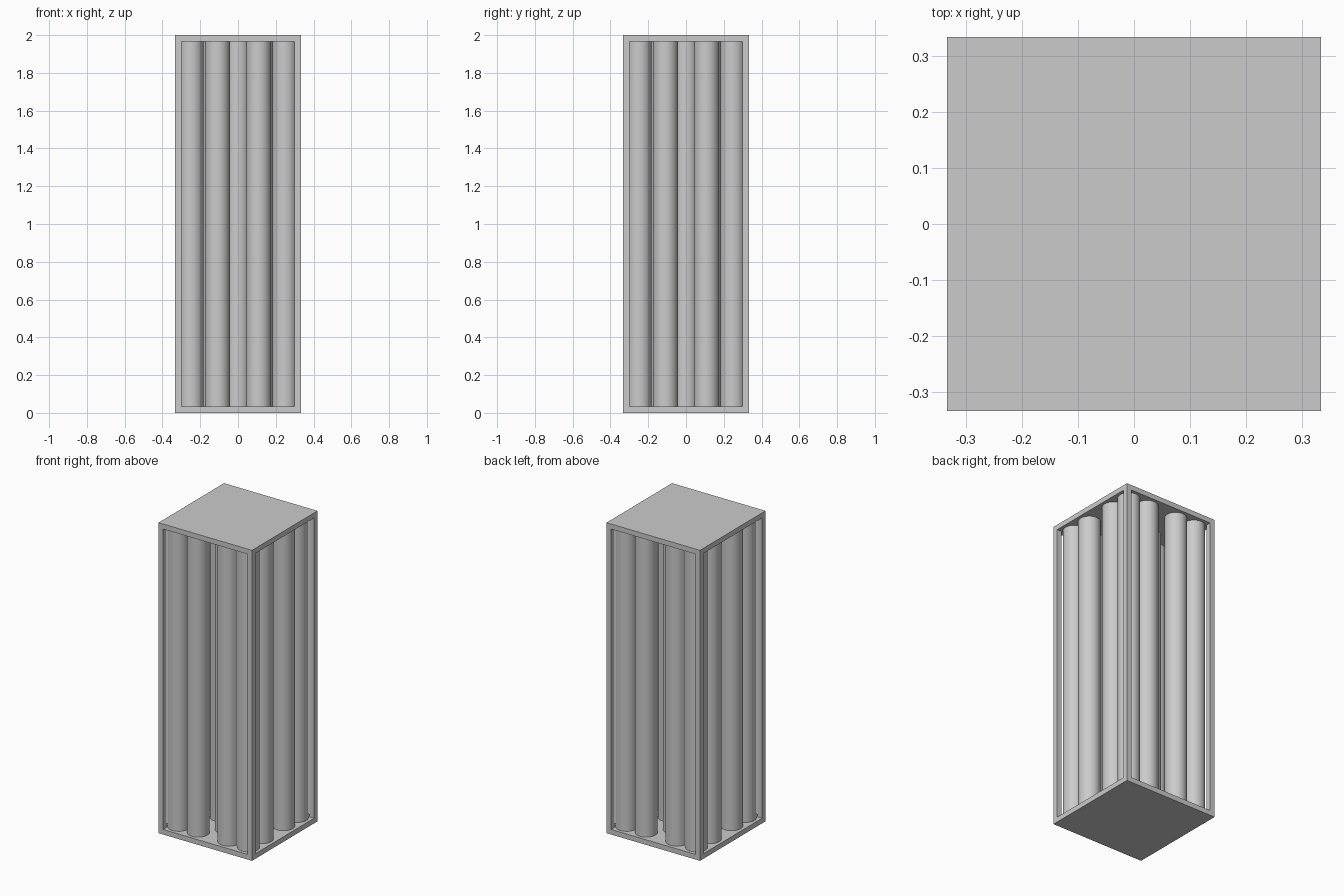
import bpy

cube = bpy.data.objects.get("Cube")
if cube:
    bpy.data.objects.remove(cube, do_unlink=True)

HALF, TALL, BAR, RADIUS = 0.333, 2.0, 0.033, 0.066
OUTER, MIDDLE, INNER = 0.248, 0.109, 0.12

grey = bpy.data.materials.new("plain_grey")
grey.use_nodes = True
colour = (0.6, 0.6, 0.6, 1)
grey.diffuse_color = colour
grey.node_tree.nodes["Principled BSDF"].inputs["Base Color"].default_value = colour


def finish(name):
    obj = bpy.context.object
    obj.name = name
    obj.data.materials.append(grey)
    return obj


def box(name, centre, size):
    bpy.ops.mesh.primitive_cube_add(size=1, location=centre)
    obj = finish(name)
    obj.scale = size
    bpy.ops.object.transform_apply(location=False, rotation=False, scale=True)


def tube(name, x, y):
    bpy.ops.mesh.primitive_cylinder_add(
        vertices=32, radius=RADIUS, depth=TALL - BAR, location=(x, y, TALL / 2))
    finish(name)
    bpy.ops.object.shade_smooth_by_angle()


# End plates
for name, z in (("bottom_plate", BAR / 2), ("top_plate", TALL - BAR / 2)):
    box(name, (0, 0, z), (2 * HALF, 2 * HALF, BAR))

# Corner posts
edge = HALF - BAR / 2
for sx in (-1, 1):
    for sy in (-1, 1):
        box("corner_post", (sx * edge, sy * edge, TALL / 2), (BAR, BAR, TALL - 2 * BAR))

# Outer ring: three tubes per side, turned around the centre; one inner tube per side
for turn in range(4):
    for x, y, name in ((-OUTER, -OUTER, "corner_tube"), (-MIDDLE, -OUTER, "side_tube"),
                       (MIDDLE, -OUTER, "side_tube"), (0, -INNER, "inner_tube")):
        for _ in range(turn):
            x, y = -y, x
        tube(name, x, y)
